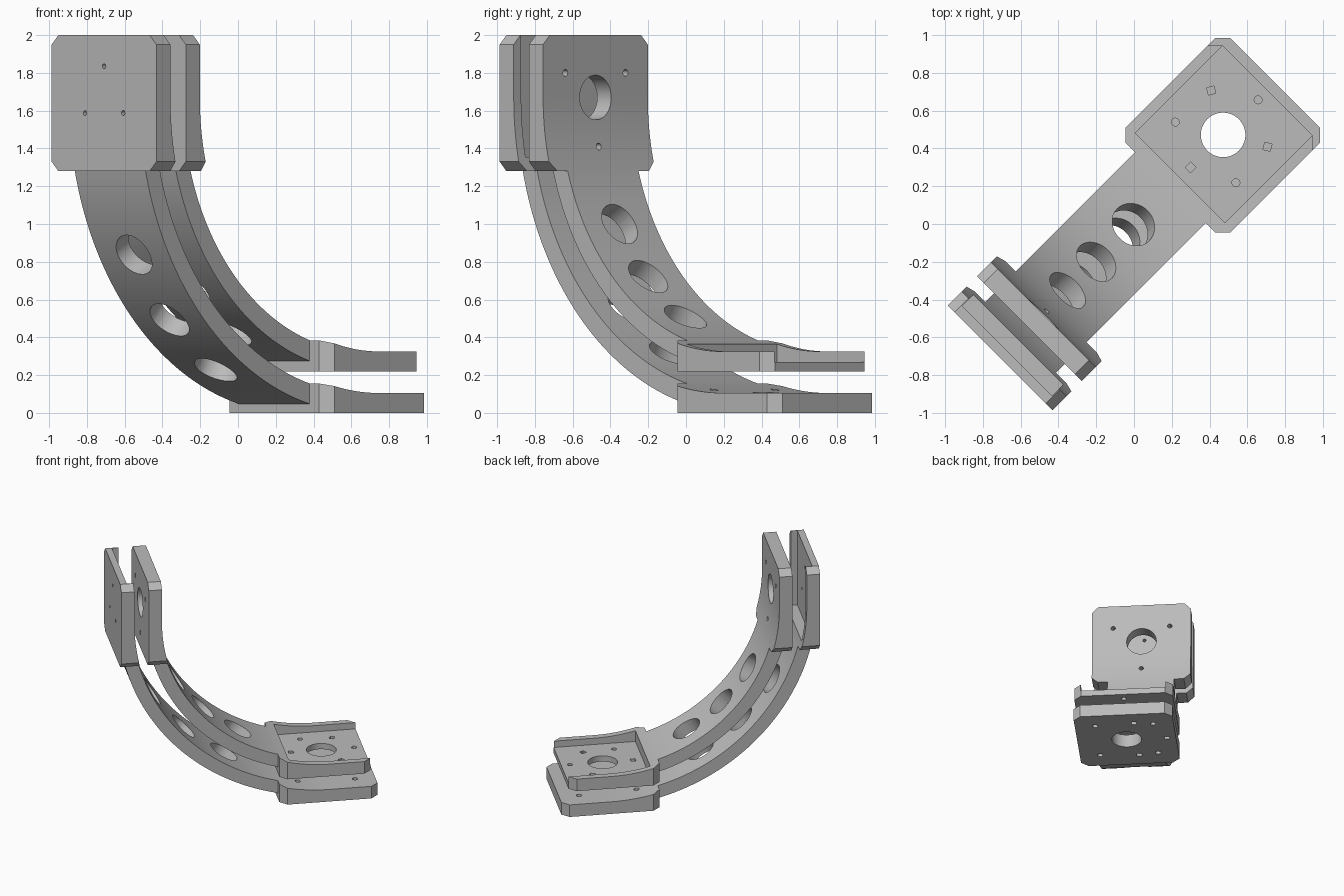
import bpy, bmesh
from math import sin, cos, acos, asin, pi, radians
from mathutils import Vector, Matrix

if "Cube" in bpy.data.objects:
    bpy.data.objects.remove(bpy.data.objects["Cube"])

# The bracket is laid out along u (length), v (width), z, then turned 45 degrees
CU, CZ = 0.667, 1.67          # centre of the bend
THICK, HALF_ARM, HALF = 0.105, 0.265, 0.392
BACK, FLOOR = 0.272, 1.28     # where the arm meets the two plates
HOLE = 0.118

grey = bpy.data.materials.new("grey_metal")
grey.use_nodes = True
grey.diffuse_color = (0.5, 0.5, 0.5, 1)
grey.node_tree.nodes["Principled BSDF"].inputs["Base Color"].default_value = (0.5, 0.5, 0.5, 1)


def to_object(name, bm):
    bmesh.ops.recalc_face_normals(bm, faces=bm.faces)
    mesh = bpy.data.meshes.new(name)
    bm.to_mesh(mesh)
    bm.free()
    mesh.materials.append(grey)
    obj = bpy.data.objects.new(name, mesh)
    obj.rotation_euler.z = pi / 4
    bpy.context.collection.objects.link(obj)
    return obj


def prism(name, outline, axis, lo, hi):
    """Extrude an outline along u, v or z; the outline uses the other two axes."""
    place = {"u": lambda a, b, h: (h, a, b),
             "v": lambda a, b, h: (a, h, b),
             "z": lambda a, b, h: (a, b, h)}[axis]
    bm = bmesh.new()
    low = [bm.verts.new(place(a, b, lo)) for a, b in outline]
    high = [bm.verts.new(place(a, b, hi)) for a, b in outline]
    bm.faces.new(low)
    bm.faces.new(high)
    for i in range(len(low)):
        j = (i + 1) % len(low)
        bm.faces.new((low[i], low[j], high[j], high[i]))
    return to_object(name, bm)


def chamfered(a0, a1, b0, b1, c):
    return [(a0 + c, b0), (a1 - c, b0), (a1, b0 + c), (a1, b1 - c),
            (a1 - c, b1), (a0 + c, b1), (a0, b1 - c), (a0, b0 + c)]


def box(a0, a1, b0, b1):
    return [(a0, b0), (a1, b0), (a1, b1), (a0, b1)]


def arc(radius, start, end, steps=48):
    angles = [start + (end - start) * i / steps for i in range(steps + 1)]
    return [(CU - radius * cos(t), CZ - radius * sin(t)) for t in angles]


def cut(obj, cutter):
    cutter.hide_render = True
    mod = obj.modifiers.new("cut", "BOOLEAN")
    mod.operation, mod.solver, mod.object = "DIFFERENCE", "EXACT", cutter
    bpy.context.view_layer.objects.active = obj
    bpy.ops.object.modifier_apply(modifier=mod.name)
    bpy.data.objects.remove(cutter)


def drill(obj, centre, direction, radius, sides=16, spin=0, depth=0.5):
    bm = bmesh.new()
    turn = Vector(direction).to_track_quat("Z", "Y").to_matrix().to_4x4()
    bmesh.ops.create_cone(bm, cap_ends=True, segments=sides, radius1=radius, radius2=radius,
                          depth=depth,
                          matrix=Matrix.Translation(centre) @ turn @ Matrix.Rotation(spin, 4, "Z"))
    cut(obj, to_object("drill", bm))


def ring(radius, first):
    """Three points spaced evenly round a circle."""
    return [(radius * cos(first + k * 2 * pi / 3), radius * sin(first + k * 2 * pi / 3),
             first + k * 2 * pi / 3) for k in range(3)]


def bracket(prefix, outer, tip):
    inner = outer - THICK
    base, wall = CZ - outer, CU - outer

    # Curved arm with three radial lightening holes
    def span(r):
        return asin((CZ - FLOOR) / r), acos((CU - BACK) / r)
    s, e = span(inner)
    so, eo = span(outer)
    arm = prism(prefix + "_arm", arc(inner, s, e) + arc(outer, eo, so), "v", -HALF_ARM, HALF_ARM)
    for deg in (30, 45, 60):
        t = radians(deg)
        mid = (outer + inner) / 2
        drill(arm, (CU - mid * cos(t), 0, CZ - mid * sin(t)), (cos(t), 0, sin(t)), 0.12, 40)

    # Foot and wall plates, hollowed by the sweep of the bend
    foot = prism(prefix + "_foot_plate", chamfered(BACK, tip, -HALF, HALF, 0.057),
                 "z", base, base + 0.25)
    upright = prism(prefix + "_wall_plate", chamfered(-HALF, HALF, FLOOR, 2, 0.05),
                    "u", wall, wall + 0.25)
    for plate in (foot, upright):
        sweep = arc(inner, 0, pi / 2) + [(2, CZ - inner), (2, 3), (CU - inner, 3)]
        cut(plate, prism("sweep", sweep, "v", -1, 1))
    drill(foot, (CU, 0, base), (0, 0, 1), HOLE, 40)
    return [arm, foot, upright]


# Outer bracket: plain foot, pocketed wall plate
outer_parts = bracket("outer", CZ, 1.057)
foot, upright = outer_parts[1:]
cut(upright, prism("pocket", box(-0.336, 0.336, 1.354, 2.2), "u", -0.95, -0.5))
for v, z, _ in ring(0.165, pi / 2):
    drill(upright, (-1, v, CZ + z), (1, 0, 0), 0.013)
for du in (-0.23, 0.23):
    for dv in (-0.23, 0.23):
        drill(foot, (CU + du, dv, 0.05), (0, 0, 1), 0.022)
for du, dv in ((0, 0.32), (-0.25, 0.08), (0.25, 0.08)):
    drill(foot, (CU + du, dv, 0), (0, 0, 1), 0.028, 4, pi / 4, 0.1)

# Inner bracket: pocketed foot, plain wall plate
inner_parts = bracket("inner", 1.45, 1.0)
foot, upright = inner_parts[1:]
cut(foot, prism("pocket", box(0.346, 1.3, -0.336, 0.336), "z", 0.27, 0.7))
for du, dv, _ in ring(0.262, 0):
    drill(foot, (CU + du, dv, 0.25), (0, 0, 1), 0.021)
for du, dv, angle in ring(0.243, pi / 3):
    drill(foot, (CU + du, dv, 0.25), (0, 0, 1), 0.028, 4, angle + pi / 4)
drill(upright, (-0.73, 0, CZ), (1, 0, 0), HOLE, 40, 0, 0.3)
for v, z, _ in ring(0.26, -pi / 2):
    drill(upright, (-0.73, v, CZ + z), (1, 0, 0), 0.018, 16, 0, 0.3)

# Smooth the curved surfaces, keep edges crisp
for obj in outer_parts + inner_parts:
    bpy.ops.object.select_all(action="DESELECT")
    obj.select_set(True)
    bpy.context.view_layer.objects.active = obj
    bpy.ops.object.shade_smooth_by_angle(angle=radians(30))
